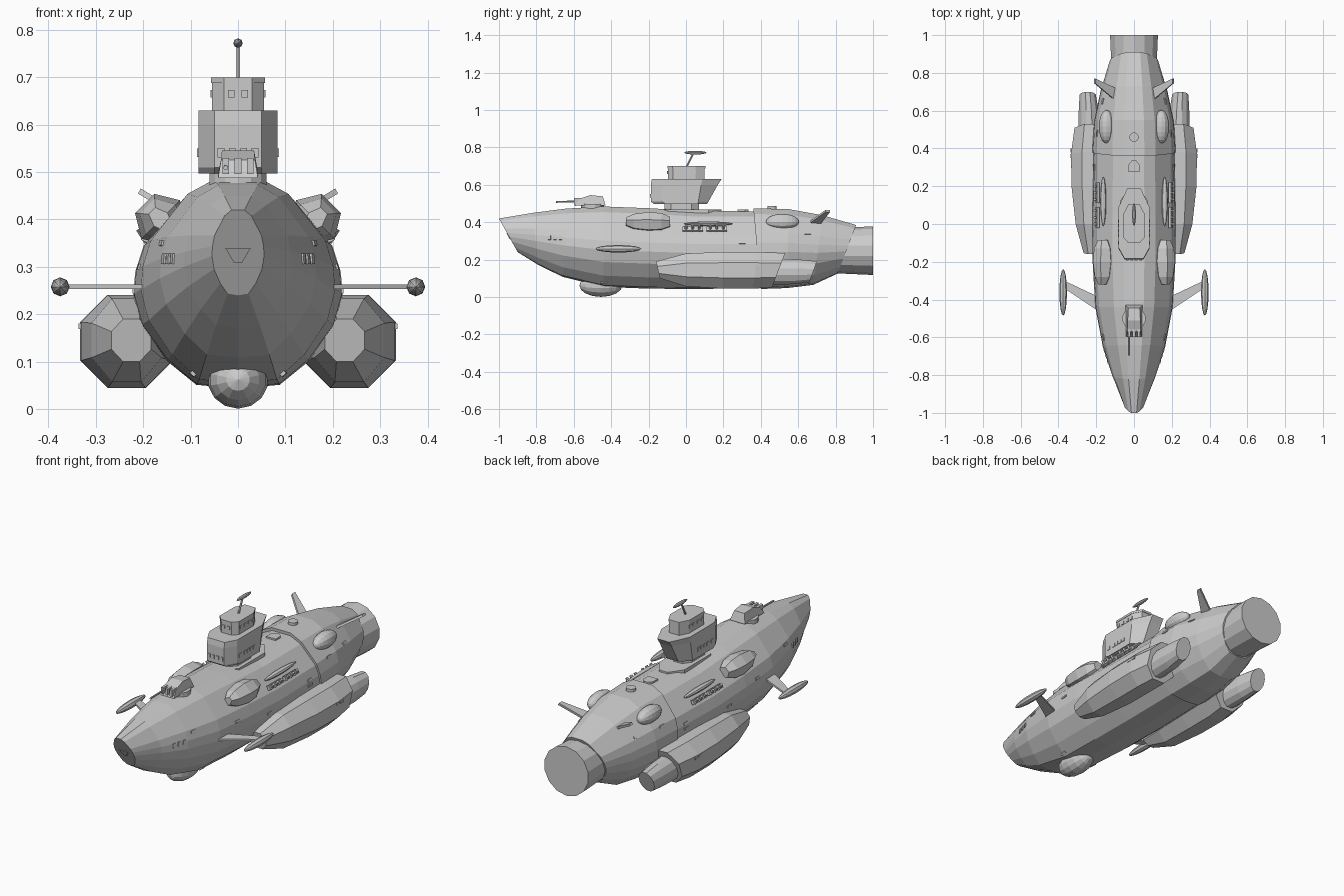
import bpy, bmesh
from math import sin, cos, pi
from mathutils import Vector, Matrix
from mathutils.bvhtree import BVHTree

if "Cube" in bpy.data.objects:
    bpy.data.objects.remove(bpy.data.objects["Cube"])


def finish(name, bm, mirror=False):
    bmesh.ops.recalc_face_normals(bm, faces=bm.faces)
    me = bpy.data.meshes.new(name)
    bm.to_mesh(me)
    bm.free()
    ob = bpy.data.objects.new(name, me)
    bpy.context.collection.objects.link(ob)
    if mirror:
        m = ob.modifiers.new("mirror", 'MIRROR')
        m.use_mirror_merge = False
    return ob


def loft(name, rings, mirror=False):
    bm = bmesh.new()
    vs = [[bm.verts.new(p) for p in r] for r in rings]
    n = len(vs[0])
    for a, b in zip(vs, vs[1:]):
        for i in range(n):
            j = (i + 1) % n
            bm.faces.new((a[i], a[j], b[j], b[i]))
    bm.faces.new(vs[0])
    bm.faces.new(vs[-1])
    return finish(name, bm, mirror)


def box(name, loc, size, rot=None, mirror=False):
    bm = bmesh.new()
    m = Matrix.Translation(loc) @ (rot or Matrix()) @ Matrix.Diagonal((*size, 1))
    bmesh.ops.create_cube(bm, size=1, matrix=m)
    return finish(name, bm, mirror)


def ellipsoid(name, loc, radii, mirror=False, seg=10, rings=8):
    bm = bmesh.new()
    m = Matrix.Translation(loc) @ Matrix.Diagonal((*radii, 1)) @ Matrix.Rotation(pi / 2, 4, 'X')
    bmesh.ops.create_uvsphere(bm, u_segments=seg, v_segments=rings, radius=1, matrix=m)
    return finish(name, bm, mirror)


def cylinder(name, a, b, r, seg=8, mirror=False, r2=None):
    a, b = Vector(a), Vector(b)
    q = (b - a).to_track_quat('Z', 'Y').to_matrix().to_4x4()
    bm = bmesh.new()
    bmesh.ops.create_cone(bm, cap_ends=True, segments=seg, radius1=r, radius2=r if r2 is None else r2,
                          depth=(b - a).length, matrix=Matrix.Translation((a + b) / 2) @ q)
    return finish(name, bm, mirror)


def oval(yt, yb, cx, cz, rx, rz, n=8):
    """Leaning ring: yt is y at its top, yb at its bottom."""
    k = 1 / cos(pi / n)
    ring = []
    for i in range(n):
        a = 2 * pi * (i + .5) / n
        s = sin(a) * k
        ring.append((cx + rx * k * cos(a), (yt + yb) / 2 + s * (yt - yb) / 2, cz + rz * s))
    return ring


def plan(half, z):
    return [(x, y, z) for x, y in half] + [(-x, y, z) for x, y in reversed(half)]


# Hull: one cross-section scaled along leaning stations
HALF = [(.25, 1), (.52, .86), (.9, .4), (.98, .15), (1, -.08), (.92, -.38), (.68, -.72), (.4, -.96)]
SECTION = HALF + [(0, -1)] + [(-u, v) for u, v in reversed(HALF)]


def station(yt, yb, w, zt, zb):
    return [(u * w, yb + (yt - yb) * (v + 1) / 2, zb + (zt - zb) * (v + 1) / 2) for u, v in SECTION]


hull = loft("hull", [station(*s) for s in (
    (-1, -.9, .055, .42, .24), (-.82, -.79, .115, .45, .172), (-.64, -.66, .165, .473, .108),
    (-.44, -.44, .205, .484, .054), (-.2, -.2, .219, .475, .045), (.05, .05, .22, .46, .043),
    (.38, .42, .213, .458, .048))])
aft = loft("aft_armour", [station(*s) for s in (
    (.36, .40, .221, .474, .043), (.55, .54, .211, .47, .048),
    (.73, .68, .177, .437, .065), (.91, .81, .13, .385, .125))])
cylinder("main_nozzle", (0, .8, .248), (0, 1, .248), .121, 14, r2=.13)

# Nose port: small triangular plate on the slanted nose face
loft("nose_port", [[(x, -.948 - (z - .33) * .556 - d, z) for x, z in
                    ((-.027, .34), (.027, .34), (.008, .308), (-.008, .308))] for d in (-.01, .006)])

# Side pods and their nozzles
loft("side_pod", [oval(*s) for s in (
    (-.16, -.14, .225, .145, .042, .045), (0, 0, .235, .145, .074, .088), (.2, .2, .235, .143, .096, .098),
    (.38, .36, .235, .143, .098, .098), (.53, .46, .225, .143, .09, .092))], True)
loft("pod_nozzle", [oval(*s, 12) for s in (
    (.45, .42, .235, .135, .06, .07), (.6, .58, .24, .135, .053, .066), (.7, .66, .245, .135, .043, .056))], True)

# Shoulder sponsons
out, tan = Vector((.7, 0, .7)), Vector((.7, 0, -.7))
loft("shoulder_sponson", [[Vector((.163, y, .40)) + tan * t * cos(i * pi / 3) + out * n * sin(i * pi / 3)
                           for i in range(6)]
                          for y, t, n in ((-.32, .02, .03), (-.28, .045, .047), (-.2, .058, .056),
                                          (-.13, .052, .05), (-.085, .03, .03))], True)

# Aft domes, fins, belly dome
ellipsoid("aft_dome", (.145, .515, .402), (.041, .088, .043), True, 12, 10)
up = Vector((-.5, 0, .87)) * .006
loft("aft_fin", [[Vector(p) + up * s for p, s in ((a, 1), (b, 1), (b, -1), (a, -1))] for a, b in (
    ((.1, .655, .395), (.1, .72, .395)), ((.208, .745, .46), (.208, .77, .46)))], True)
ellipsoid("belly_dome", (0, -.455, .062), (.064, .115, .061), False, 14, 8)

# Sensor booms
loft("sensor_boom", [[(x, a, .263), (x, b, .263), (x, b, .253), (x, a, .253)] for x, a, b in (
    (.19, -.46, -.385), (.37, -.34, -.3))], True)
ellipsoid("sensor_pod", (.375, -.362, .258), (.02, .123, .02), True, 8, 8)

# Bridge tower
loft("tower_collar", [plan(((.03, -.155), (.075, -.1), (.075, .12), (.025, .19)), z) for z in (.44, .468)])
loft("tower_neck", [plan(((.025, -.115), (.055, -.08), (.055, .03), (.025, .07)), z) for z in (.45, .51)])
loft("bridge", [plan(((.05, f), (.083, f + .06), (.083, .03 + b * .3), (.035, b)), z) for z, f, b in (
    (.497, -.17, .112), (.51, -.188, .12), (.6, -.188, .17), (.63, -.183, .19))])
loft("upper_bridge", [plan(((.03, -.097), (.055, -.07), (.055, .05), (.03, .1)), z) for z in (.62, .69)])
loft("upper_bridge_roof", [plan(((.03, -.1), (.057, -.072), (.057, .052), (.03, .103)), z) for z in (.688, .7)])
cylinder("mast", (0, 0, .69), (0, .04, .77), .005, 6)
ellipsoid("mast_sensor", (0, .05, .772), (.01, .06, .01), False, 8, 8)

# Bridge windows
for x in (.012, .036):
    box("bridge_window", (x, -.189, .541), (.014, .006, .02), None, True)
for y in (-.1, -.06, -.035, -.01, .015):
    box("bridge_side_window", (.083, y, .541), (.006, .018, .018), None, True)
box("upper_window", (.014, -.098, .665), (.014, .006, .016), None, True)
for y in (-.055, -.02, .015, .045):
    box("upper_side_window", (.055, y, .665), (.006, .016, .016), None, True)

# Deck turret with barrels
cylinder("turret_base", (0, -.5, .465), (0, -.5, .497), .062, 14)
loft("turret", [[(s * w, y, z) for y, z, w in (
    (-.595, .488, .042), (-.57, .525, .036), (-.51, .545, .034), (-.445, .538, .03), (-.43, .49, .044))]
    for s in (-1, 1)])
for x in (-.026, 0, .026):
    box("barrel_housing", (x, -.568, .513), (.014, .06, .034))
cylinder("gun_barrel", (-.026, -.695, .509), (-.026, -.55, .511), .005)

# Deck hatches
cylinder("round_hatch", (0, .46, .46), (0, .46, .486), .025, 12)
loft("deck_hatch", [plan(((.028, .275), (.028, .315), (.012, .335)), z) for z in (.45, .467)])

# Side gun gallery
ellipsoid("gallery_blister", (.163, .12, .392), (.016, .13, .012), True, 8, 10)
for y in (.035, .165):
    box("gallery_rack", (.193, y, .364), (.016, .11, .022), Matrix.Rotation(-.4, 4, 'Y'), True)
    for k in (-.035, 0, .035):
        cylinder("gallery_gun", (.19, y + k, .353), (.208, y + k, .381), .008, 6, True)

# Hull plates: thin boxes seated on the surface by ray casting
verts, polys = [], []
for ob in (hull, aft):
    base = len(verts)
    verts += [v.co.copy() for v in ob.data.vertices]
    polys += [[base + i for i in p.vertices] for p in ob.data.polygons]
tree = BVHTree.FromPolygons(verts, polys)


def plate(name, y, z, length, height, thick=.008):
    hit, nrm, _, _ = tree.ray_cast(Vector((1, y, z)), Vector((-1, 0, 0)))
    if hit:
        rot = nrm.to_track_quat('X', 'Z').to_matrix().to_4x4()
        box(name, hit, (thick, length, height), rot, True)


for y in (-.73, -.7, -.67):
    plate("porthole", y, .317, .016, .022)
for y, z in ((-.6, .35), (-.05, .25), (.3, .29), (.3, .265), (.48, .34), (-.3, .3), (.65, .34), (-.44, .075)):
    plate("side_vent", y, z, .035, .012)
for y in (.36, .39):
    box("pod_vent", (.331, y, .175), (.01, .022, .012), None, True)
